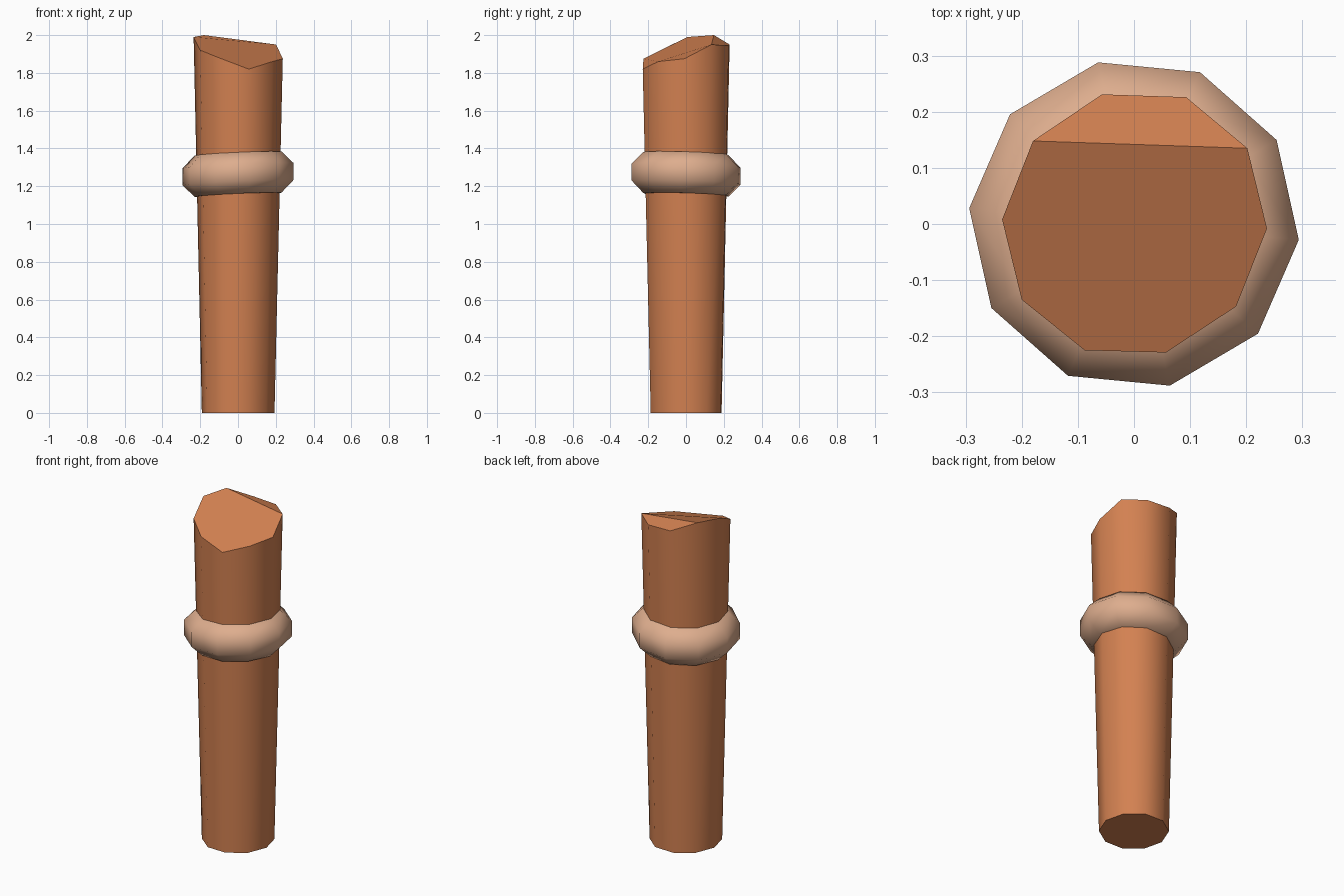
import bpy, bmesh, math

if "Cube" in bpy.data.objects:
    bpy.data.objects.remove(bpy.data.objects["Cube"])


def material(name, rgb):
    m = bpy.data.materials.new(name)
    m.diffuse_color = (*rgb, 1.0)
    m.use_nodes = True
    m.node_tree.nodes["Principled BSDF"].inputs["Base Color"].default_value = m.diffuse_color
    return m


def add_object(name, bm, mat):
    bmesh.ops.recalc_face_normals(bm, faces=bm.faces[:])
    me = bpy.data.meshes.new(name)
    bm.to_mesh(me)
    bm.free()
    me.materials.append(mat)
    ob = bpy.data.objects.new(name, me)
    bpy.context.collection.objects.link(ob)
    return ob


stalk_mat = material("copper brown", (0.65, 0.22, 0.083))
ring_mat = material("pale tan", (0.73, 0.42, 0.27))

# Stalk: ten-sided tapered post with an uneven, two-facet cut at the top
rim = [(0.237, -0.008, 1.875), (0.202, 0.135, 1.95), (0.093, 0.226, 1.945),
       (-0.057, 0.231, 1.95), (-0.18, 0.148, 2.0), (-0.235, 0.008, 1.99),
       (-0.2, -0.135, 1.92), (-0.088, -0.225, 1.875), (0.057, -0.229, 1.82),
       (0.182, -0.147, 1.86)]
bm = bmesh.new()
top = [bm.verts.new(p) for p in rim]
bottom = [bm.verts.new((x * 0.815, y * 0.815, 0)) for x, y, z in rim]
n = len(rim)
for i in range(n):
    j = (i + 1) % n
    bm.faces.new((bottom[i], bottom[j], top[j], top[i])).smooth = True
caps = [bm.faces.new(bottom[::-1]),
        bm.faces.new(top[1:5]),                # small facet at the back
        bm.faces.new(top[4:] + top[:2])]       # large facet at the front
for f in caps:
    for e in f.edges:
        e.smooth = False
add_object("stalk", bm, stalk_mat)

# Knot ring: ten-sided ring with an octagonal section, slightly tilted
bm = bmesh.new()
SIDES, SEC = 10, 8
loops = []
for i in range(SIDES):
    a = math.radians(-5.5 + 36 * i)
    loop = []
    for k in range(SEC):
        b = math.radians(22.5 + 45 * k)
        r = 0.186 + 0.118 * math.cos(b)
        x, y = r * math.cos(a), r * math.sin(a)
        z = 1.264 + 0.118 * math.sin(b) + 0.045 * x - 0.03 * y
        loop.append(bm.verts.new((x, y, z)))
    loops.append(loop)
for i in range(SIDES):
    p, q = loops[i], loops[(i + 1) % SIDES]
    for k in range(SEC):
        m = (k + 1) % SEC
        bm.faces.new((p[k], q[k], q[m], p[m])).smooth = True
add_object("knot_ring", bm, ring_mat)
